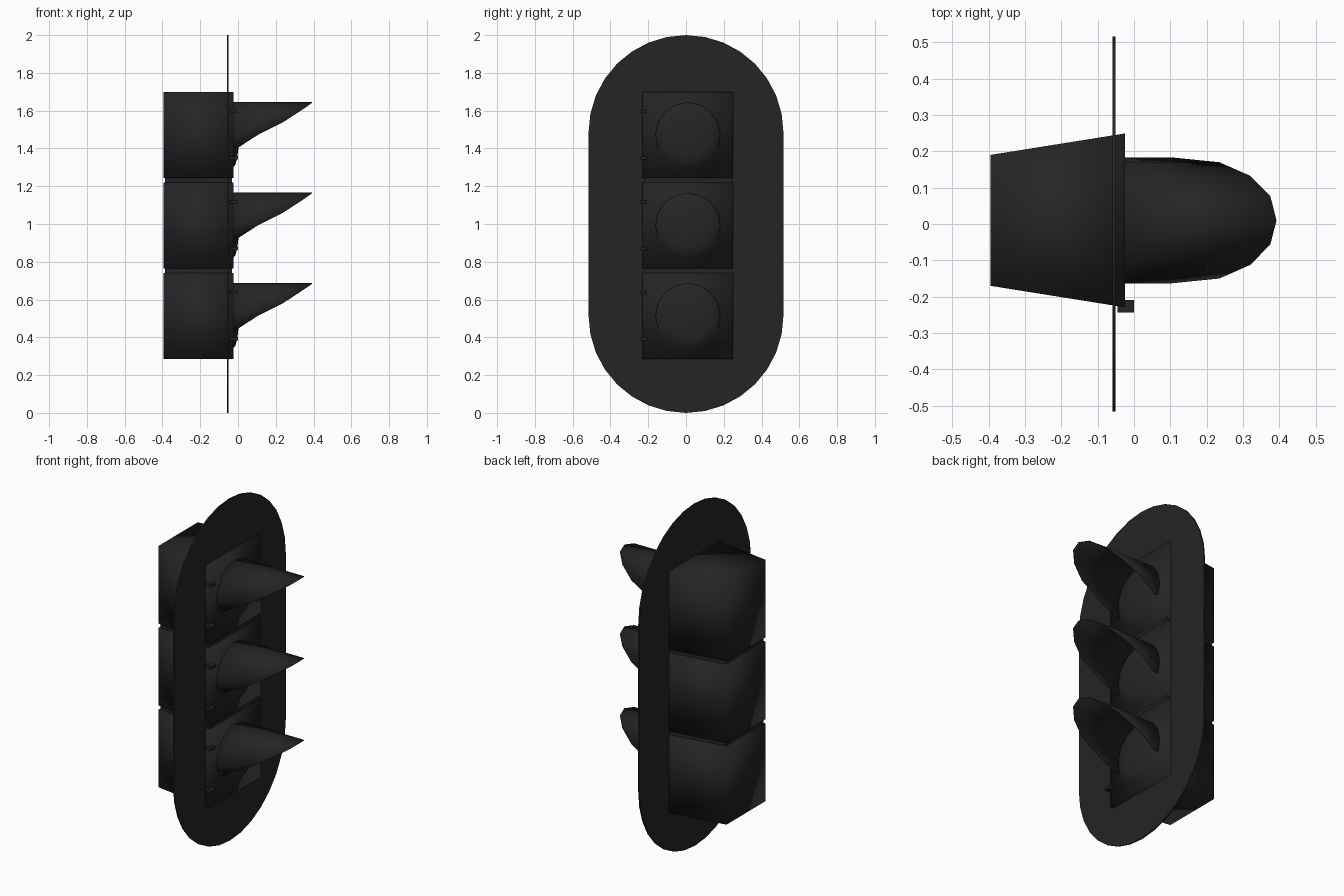
import bpy, bmesh, math

if "Cube" in bpy.data.objects:
    bpy.data.objects.remove(bpy.data.objects["Cube"])

black = bpy.data.materials.new("matte_black")
black.diffuse_color = (0.018, 0.018, 0.018, 1)
black.use_nodes = True
black.node_tree.nodes["Principled BSDF"].inputs["Base Color"].default_value = black.diffuse_color

CY = 0.01                        # sideways centre of the housing
PITCH = 0.479                    # spacing of the signal sections
FRONT, BACK = -0.025, -0.395     # housing depth along x


def make(name, verts, faces, smooth=False):
    mesh = bpy.data.meshes.new(name)
    mesh.from_pydata(verts, [], faces)
    bm = bmesh.new()
    bm.from_mesh(mesh)
    bmesh.ops.recalc_face_normals(bm, faces=bm.faces)
    for f in bm.faces:
        f.smooth = smooth
    bm.to_mesh(mesh)
    bm.free()
    mesh.materials.append(black)
    ob = bpy.data.objects.new(name, mesh)
    bpy.context.collection.objects.link(ob)
    return ob


def tapered_box(name, x0, x1, half0, half1, z0, z1, cy=CY, smooth=False):
    """Box running along x whose half width changes from half0 to half1."""
    verts = [(x, cy + s * h, z) for x, h in ((x0, half0), (x1, half1))
             for s, z in ((-1, z0), (1, z0), (1, z1), (-1, z1))]
    faces = [(0, 1, 2, 3), (4, 5, 6, 7)]
    faces += [(i, (i + 1) % 4, 4 + (i + 1) % 4, 4 + i) for i in range(4)]
    return make(name, verts, faces, smooth)


# Backing plate: rounded slab with 16 segments per end
R, N = 0.516, 16
outline = []
for base, zc in ((0, 2 - R), (math.pi, R)):
    for i in range(N + 1):
        a = base + math.pi * i / N
        outline.append((R * math.cos(a), zc + R * math.sin(a)))
n = len(outline)
verts = [(x, y, z) for x in (-0.0595, -0.0515) for y, z in outline]
faces = [tuple(range(n)), tuple(range(n, 2 * n))]
faces += [(i, (i + 1) % n, n + (i + 1) % n, n + i) for i in range(n)]
make("backing_plate", verts, faces)

# Visor rim: reach along x at each step of 22.5 degrees from the top
REACH = [0.392, 0.375, 0.32, 0.235, 0.105, 0.003]
LENS_R = 0.173

for k in range(3):
    zc = 0.512 + PITCH * k       # middle of the section
    zl = zc + 0.002              # middle of the lens

    # Housing, with a softly shaded taper towards the back
    tapered_box(f"housing_{k}", BACK, FRONT, 0.18, 0.239,
                zc - 0.2275, zc + 0.2275, smooth=True)

    # Recessed joint to the section above
    if k < 2:
        tapered_box(f"joint_{k}", BACK + 0.008, FRONT - 0.006, 0.173, 0.23,
                    zc + 0.22, zc + PITCH - 0.22)

    # Domed lens
    seg, rings = 32, 4
    verts, faces = [], []
    for r in range(rings):
        t = math.pi / 2 * r / rings
        for i in range(seg):
            a = 2 * math.pi * i / seg
            rad = LENS_R * 0.985 * math.cos(t)
            verts.append((FRONT + 0.03 * math.sin(t),
                          CY + rad * math.sin(a), zl + rad * math.cos(a)))
    verts.append((FRONT + 0.03, CY, zl))
    for r in range(rings - 1):
        for i in range(seg):
            j = (i + 1) % seg
            faces.append((r * seg + i, r * seg + j,
                          (r + 1) * seg + j, (r + 1) * seg + i))
    top = (rings - 1) * seg
    faces += [(top + i, top + (i + 1) % seg, len(verts) - 1)
              for i in range(seg)]
    make(f"lens_{k}", verts, faces, True)

    # Cutaway visor: thin curved hood open at the bottom
    verts, faces = [], []
    m = len(REACH) - 1
    for i in range(-m, m + 1):
        a = math.radians(22.5 * i)
        y, z = CY + LENS_R * math.sin(a), zl + LENS_R * math.cos(a)
        verts += [(FRONT, y, z), (REACH[abs(i)], y, z)]
    faces = [(2 * i, 2 * i + 1, 2 * i + 3, 2 * i + 2) for i in range(2 * m)]
    visor = make(f"visor_{k}", verts, faces, True)
    solid = visor.modifiers.new("thickness", 'SOLIDIFY')
    solid.thickness = 0.003

    # Two small door hinges
    for h, dz in enumerate((-0.12, 0.125)):
        tapered_box(f"hinge_{k}_{h}", -0.045, 0.0, 0.0175, 0.0175,
                    zc + dz - 0.008, zc + dz + 0.008, cy=-0.2265)
